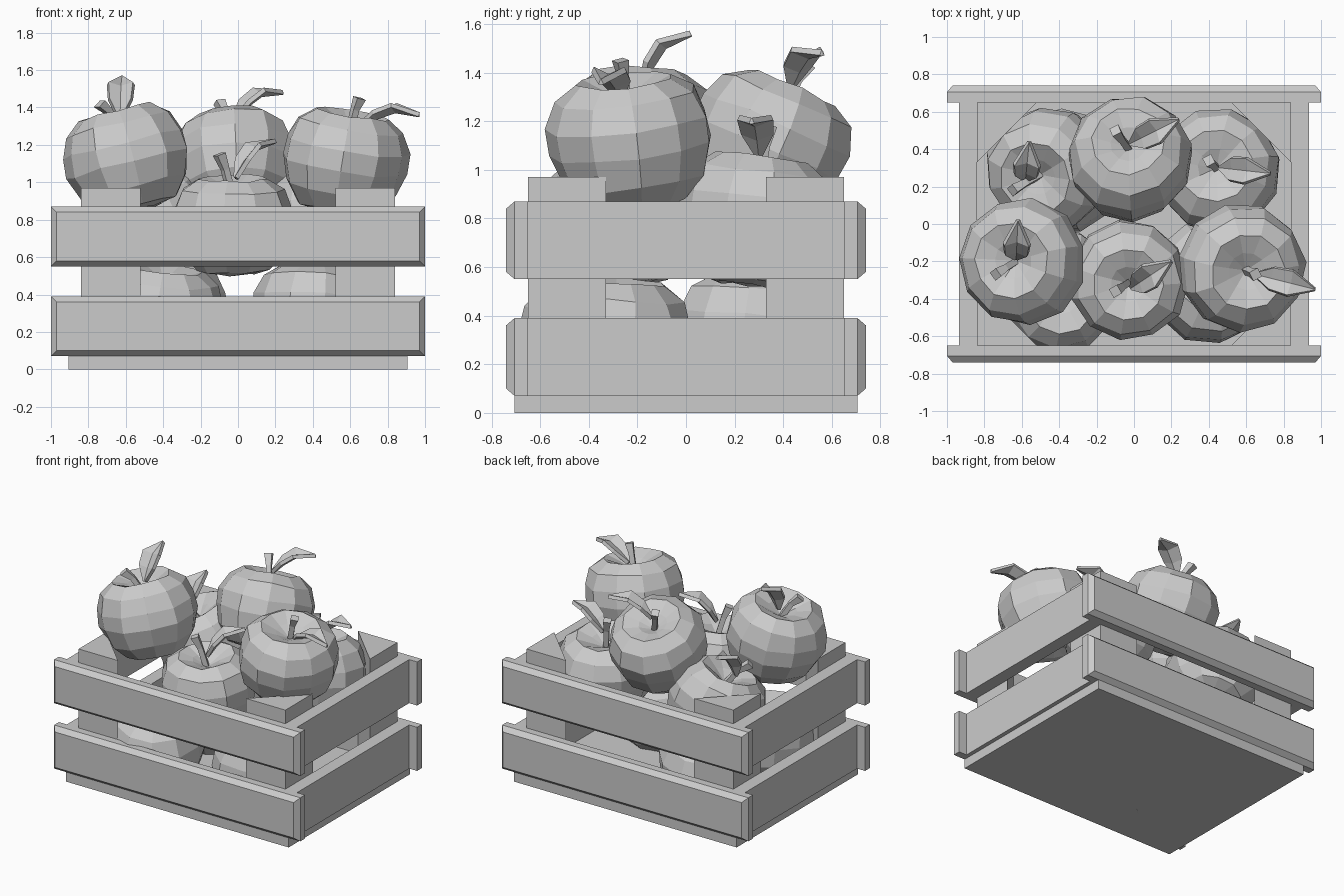
import bpy, bmesh, random
from math import cos, sin, pi, sqrt
from mathutils import Vector, Matrix

if "Cube" in bpy.data.objects:
    bpy.data.objects.remove(bpy.data.objects["Cube"])

random.seed(4)


def finish(name, bm):
    bmesh.ops.recalc_face_normals(bm, faces=bm.faces)
    me = bpy.data.meshes.new(name)
    bm.to_mesh(me)
    bm.free()
    ob = bpy.data.objects.new(name, me)
    bpy.context.collection.objects.link(ob)
    return ob


def loft(name, rings):
    """Skin a list of equal-length closed rings and cap both ends."""
    bm = bmesh.new()
    loops = [[bm.verts.new(p) for p in ring] for ring in rings]
    n = len(loops[0])
    for a, b in zip(loops, loops[1:]):
        for i in range(n):
            j = (i + 1) % n
            bm.faces.new((a[i], a[j], b[j], b[i]))
    bm.faces.new(loops[0])
    bm.faces.new(loops[-1])
    return finish(name, bm)


def rect_xy(x0, x1, y0, y1, z):
    return [(x0, y0, z), (x1, y0, z), (x1, y1, z), (x0, y1, z)]


def rect_xz(x, z0, z1, y):
    return [(-x, y, z0), (x, y, z0), (x, y, z1), (-x, y, z1)]


# crate floor
loft("crate_floor", [rect_xy(-.905, .905, -.705, .705, z) for z in (0, .07)])

# slats: long ones have a chamfered outer face, side ones are plain
for level, z0, z1 in (("lower", .07, .39), ("upper", .55, .87)):
    for side, s in (("front", -1), ("back", 1)):
        loft(f"{side}_slat_{level}", [rect_xz(1, z0, z1, .65 * s),
                                      rect_xz(1, z0, z1, .705 * s),
                                      rect_xz(.97, z0 + .03, z1 - .03, .74 * s)])
    for side, s in (("left", -1), ("right", 1)):
        loft(f"{side}_slat_{level}",
             [rect_xy(*sorted((.84 * s, .935 * s)), -.65, .65, z) for z in (z0, z1)])

# triangular corner posts
for sx in (-1, 1):
    for sy in (-1, 1):
        loft("corner_post", [[(.84 * sx, .65 * sy, z), (.52 * sx, .65 * sy, z),
                              (.84 * sx, .33 * sy, z)] for z in (.07, .97)])

# apple profile (radius, height) from the bottom dimple to the stem dimple
PROFILE = [(.12, -.27), (.21, -.25), (.295, -.15), (.335, -.02),
           (.335, .09), (.29, .2), (.2, .265), (.1, .225)]
SIDES = 11


def apple(name, centre, tilt, size=1.0):
    bm = bmesh.new()
    turn = random.uniform(0, 1)
    loops = []
    for r, z in PROFILE:
        loops.append([])
        for i in range(SIDES):
            a = 2 * pi * i / SIDES + turn
            q = r * random.uniform(.98, 1.03)
            loops[-1].append(bm.verts.new((q * cos(a), q * sin(a), z + random.uniform(-.008, .008))))
    for a, b in zip(loops, loops[1:]):
        for i in range(SIDES):
            j = (i + 1) % SIDES
            bm.faces.new((a[i], a[j], b[j], b[i]))
    for loop, z in ((loops[0], -.23), (loops[-1], .17)):
        tip = bm.verts.new((0, 0, z))
        for i in range(SIDES):
            bm.faces.new((loop[i], loop[(i + 1) % SIDES], tip))
    # lean the core axis towards the tilt direction
    axis = Vector((tilt[0], tilt[1], sqrt(1 - tilt[0] ** 2 - tilt[1] ** 2)))
    rot = Vector((0, 0, 1)).rotation_difference(axis).to_matrix().to_4x4()
    bmesh.ops.transform(bm, verts=bm.verts,
                        matrix=Matrix.Translation(centre) @ rot @ Matrix.Scale(size, 4))
    finish(name, bm)
    return Vector(centre) + axis * .15 * size


def stem(name, base, top):
    base, top = Vector(base), Vector(top)
    mid = base.lerp(top, .55) + Vector((0, 0, .025))
    d = (top - base).normalized()
    u = d.cross(Vector((.3, 1, 0))).normalized()
    v = d.cross(u)
    loft(name, [[p + (u * cos(k * pi / 2) + v * sin(k * pi / 2)) * r for k in range(4)]
                for p, r in ((base, .026), (mid, .025), (top, .037))])


def leaf(name, base, tip):
    base, tip = Vector(base), Vector(tip)
    d = tip - base
    side = d.cross(Vector((0, 0, 1))).normalized()
    up = side.cross(d).normalized()
    bm = bmesh.new()
    rows = []
    for t, w, h in ((0, .012, 0), (.3, .062, .03), (.62, .07, .045), (1, .006, 0)):
        p = base + d * t + up * h
        rows.append([bm.verts.new(q) for q in (p - side * w + up * w * .45, p,
                                               p + side * w + up * w * .45)])
    for a, b in zip(rows, rows[1:]):
        for i in (0, 1):
            bm.faces.new((a[i], a[i + 1], b[i + 1], b[i]))
    ob = finish(name, bm)
    mod = ob.modifiers.new("thickness", "SOLIDIFY")
    mod.thickness = .025
    mod.offset = 0


# fruit with visible stems: centre, tilt, size, stem top, leaf base, leaf tip
FRUIT = {
    "front_left": ((-.59, -.2, 1.12), (-.25, .02), 1, (-.74, -.27, 1.42),
                   (-.63, -.18, 1.34), (-.62, .02, 1.56)),
    "front_middle": ((-.03, -.3, .77), (.0, -.1), .95, (-.1, -.36, 1.15),
                     (-.01, -.34, 1.02), (.2, -.2, 1.22)),
    "front_right": ((.57, -.23, 1.11), (.16, -.11), 1, (.65, -.27, 1.45),
                    (.65, -.27, 1.3), (.97, -.35, 1.36)),
    "back_middle": ((-.02, .34, 1.1), (-.04, .4), .98, (-.1, .5, 1.43),
                    (-.02, .43, 1.34), (.24, .56, 1.48)),
    "back_left": ((-.45, .3, .78), (-.3, -.22), .98, (-.65, .18, 1.08),
                  (-.58, .24, 1.0), (-.56, .44, 1.2)),
    "back_right": ((.45, .28, .79), (-.05, .12), .98, (.4, .34, 1.18),
                   (.46, .3, 1.06), (.73, .27, 1.2)),
}
for place, (centre, tilt, size, top, lb, lt) in FRUIT.items():
    base = apple(f"apple_{place}", centre, tilt, size)
    stem(f"stem_{place}", base, top)
    leaf(f"leaf_{place}", lb, lt)

# bottom layer, mostly hidden
apple("apple_bottom_front_left", (-.41, -.35, .285), (.1, -.15), .98)
apple("apple_bottom_front_right", (.41, -.31, .29), (.08, .1), .98)
apple("apple_bottom_back", (-.38, .28, .29), (-.1, .1), .98)
